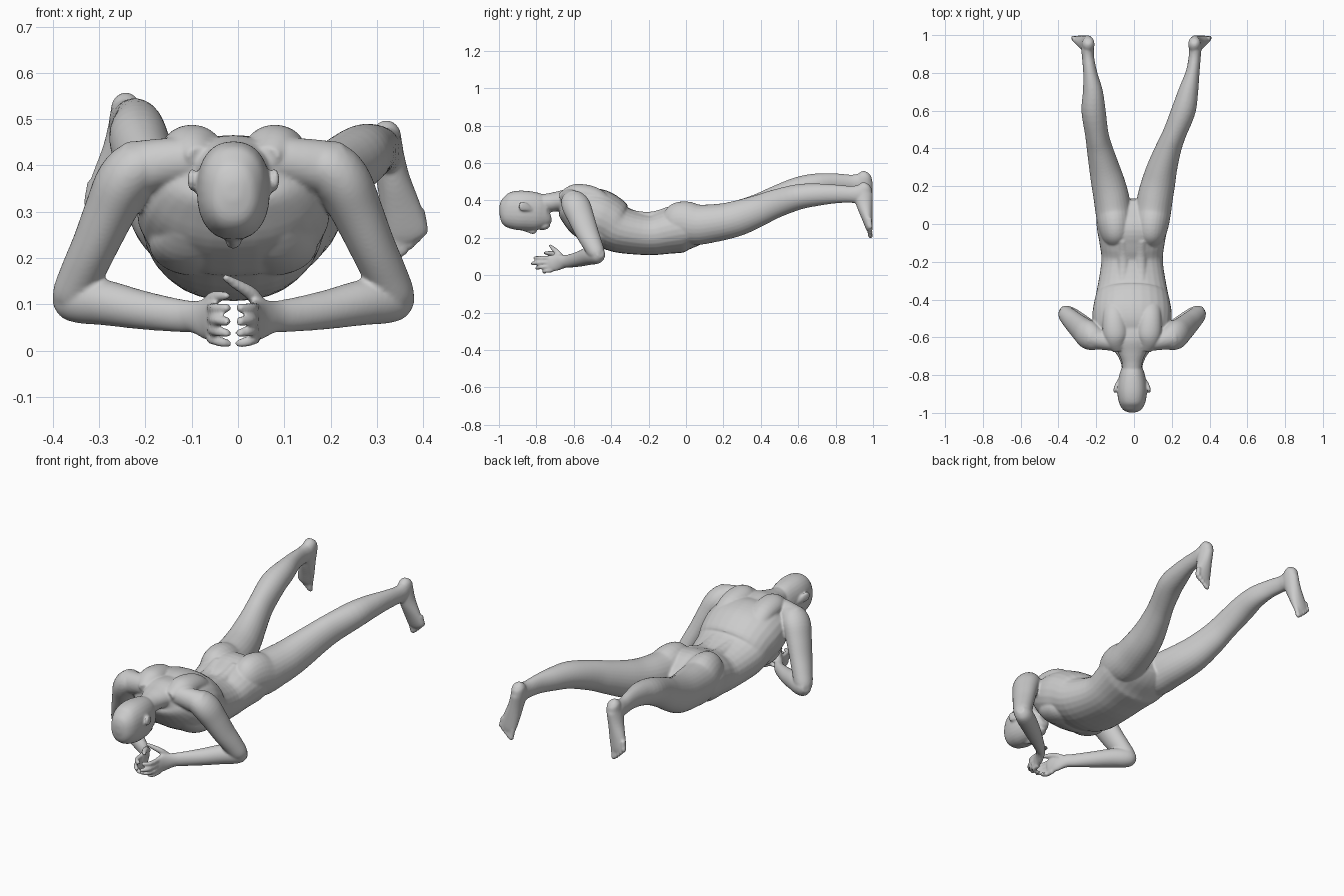
import bpy, bmesh, math
from mathutils import Vector

bm = bmesh.new()
CX = -0.01          # the upper body sits a little to the left of x = 0
Z, Y = (0, 0, 1), (0, 1, 0)


def smooth_rows(rows, n=4):
    """Catmull-Rom interpolation of (x, y, z, width, depth) rows."""
    out = []
    for i in range(len(rows) - 1):
        p0, p1 = rows[max(i - 1, 0)], rows[i]
        p2, p3 = rows[i + 1], rows[min(i + 2, len(rows) - 1)]
        for k in range(n):
            t = k / n
            out.append([0.5 * (2 * b + (c - a) * t + (2 * a - 5 * b + 4 * c - d) * t * t
                               + (3 * b - a - 3 * c + d) * t ** 3)
                        for a, b, c, d in zip(p0, p1, p2, p3)])
    return out + [list(rows[-1])]


def tube(rows, up=Z, power=2.0, seg=28):
    """Loft closed elliptical sections along a path."""
    rows = smooth_rows(rows)
    pts = [Vector(r[:3]) for r in rows]
    rings = []
    for i, r in enumerate(rows):
        t = (pts[min(i + 1, len(pts) - 1)] - pts[max(i - 1, 0)]).normalized()
        side = t.cross(Vector(up)).normalized()
        top = side.cross(t)
        ring = []
        for k in range(seg):
            a = 2 * math.pi * k / seg
            c, s = math.cos(a), math.sin(a)
            c = math.copysign(abs(c) ** (2 / power), c)
            s = math.copysign(abs(s) ** (2 / power), s)
            ring.append(bm.verts.new(pts[i] + side * c * max(r[3], .003) + top * s * max(r[4], .003)))
        rings.append(ring)
    for a, b in zip(rings, rings[1:]):
        for k in range(seg):
            bm.faces.new((a[k], a[(k + 1) % seg], b[(k + 1) % seg], b[k]))
    bm.faces.new(rings[0][::-1])
    bm.faces.new(rings[-1])


def pair(rows, up=Z):
    """Upper body part on both sides."""
    for s in (1, -1):
        tube([(CX + s * r[0], *r[1:]) for r in rows], up)


def leg_pair(rows, up=Z):
    """Leg part on both sides; the left leg is raised and closer to the middle."""
    tube(rows, up)
    left = []
    for x, y, z, a, b in rows:
        t = min(max((y - .3) / .5, 0), 1)
        t = t * t * (3 - 2 * t)
        left.append((-x + .078 * t - .008 * (1 - t), y, z + .06 * t, a, b))
    tube(left, up)


# torso
tube([(CX, y, z, a, b) for y, z, a, b in (
    (-.68, .395, .06, .04), (-.655, .39, .11, .06), (-.62, .37, .165, .092),
    (-.56, .343, .2, .132), (-.48, .313, .21, .15), (-.42, .285, .202, .144),
    (-.35, .243, .187, .125), (-.2, .218, .163, .111), (-.1, .235, .173, .122),
    (-.02, .25, .187, .128), (.05, .25, .185, .098), (.1, .255, .14, .07), (.13, .26, .08, .04))],
    power=2.15)

# shoulder blades and back muscles
pair([(.07, -.67, .42, .03, .02), (.085, -.62, .43, .055, .046), (.09, -.57, .435, .065, .053),
      (.095, -.49, .42, .06, .05), (.1, -.42, .375, .05, .04), (.1, -.37, .33, .03, .03)])
pair([(.05, -.48, .43, .035, .03), (.05, -.35, .333, .035, .035),
      (.045, -.2, .302, .035, .036), (.05, -.08, .335, .03, .035)])
# collar and chest
pair([(.03, -.645, .41, .03, .04), (.12, -.625, .41, .045, .05), (.22, -.6, .39, .06, .062)])
pair([(.09, -.6, .27, .05, .03), (.09, -.54, .245, .085, .058),
      (.09, -.47, .225, .09, .062), (.085, -.41, .215, .06, .05)])

# neck and head
tube([(CX, -.8, .385, .045, .045), (CX, -.73, .388, .055, .05), (CX, -.68, .395, .075, .054),
      (CX, -.62, .395, .11, .07), (CX, -.56, .39, .1, .07)])
tube([(CX, y, z, a, b) for y, z, a, b in (
    (-.998, .345, .015, .02), (-.986, .345, .045, .06), (-.955, .344, .066, .09),
    (-.91, .346, .077, .104), (-.86, .345, .078, .106), (-.8, .34, .068, .101),
    (-.765, .335, .056, .088), (-.742, .332, .045, .068), (-.728, .335, .025, .04))], power=2.3)
# nose, chin and ears
tube([(CX, -.87, .245, .009, .008), (CX, -.835, .238, .013, .014),
      (CX, -.815, .236, .017, .016), (CX, -.805, .245, .01, .01)])
tube([(CX, -.785, .262, .025, .02), (CX, -.755, .265, .032, .022), (CX, -.735, .278, .02, .018)])
pair([(.07, -.825, .35, .006, .01), (.082, -.85, .362, .008, .02),
      (.09, -.878, .37, .009, .024), (.092, -.893, .372, .005, .012)])

# arms
pair([(.15, -.61, .405, .035, .045), (.2, -.602, .395, .06, .068), (.235, -.585, .365, .062, .076),
      (.265, -.56, .305, .056, .07), (.298, -.53, .23, .05, .062), (.328, -.5, .165, .047, .053),
      (.35, -.478, .115, .042, .044), (.357, -.472, .085, .025, .025)], Y)
pair([(.382, -.455, .115, .02, .02), (.362, -.466, .112, .038, .042), (.33, -.484, .108, .046, .049),
      (.28, -.515, .104, .046, .049), (.2, -.565, .088, .039, .042), (.12, -.62, .076, .027, .036),
      (.085, -.65, .073, .024, .035), (.058, -.69, .068, .02, .044),
      (.045, -.73, .062, .015, .043), (.042, -.745, .06, .01, .036)])

# fingers: base height, tip height, tip y
for zb, zt, yt in ((.092, .092, -.815), (.07, .063, -.828), (.048, .038, -.805), (.028, .016, -.765)):
    ym = (-.725 + yt) / 2 - .01
    pair([(.048, -.715, zb, .012, .013), (.04, ym, (zb + zt) / 2, .011, .011),
          (.014, yt + .008, zt, .01, .01), (.009, yt + .003, zt, .006, .006)])
# thumbs
tube([(.05, -.66, .09, .015, .015), (.03, -.69, .122, .015, .015),
      (-.01, -.715, .147, .011, .011), (-.03, -.73, .16, .007, .007)])
tube([(-.07, -.66, .09, .015, .015), (-.055, -.7, .112, .015, .015),
      (-.035, -.74, .118, .011, .011), (-.02, -.76, .118, .007, .007)])

# legs
leg_pair([(.085, -.11, .275, .05, .06), (.088, -.07, .28, .075, .098), (.092, -.01, .283, .09, .112),
          (.1, .06, .27, .095, .108), (.112, .14, .277, .094, .102), (.13, .22, .29, .089, .097),
          (.15, .3, .312, .08, .093), (.183, .4, .35, .068, .083), (.215, .48, .382, .062, .076),
          (.262, .6, .418, .064, .068), (.287, .7, .43, .053, .06), (.31, .8, .434, .037, .05),
          (.321, .88, .432, .032, .045), (.324, .93, .432, .033, .05), (.325, .965, .435, .025, .04)])
# feet
leg_pair([(.319, .968, .49, .014, .016), (.32, .96, .474, .03, .036), (.322, .948, .435, .034, .051),
          (.334, .955, .375, .036, .043), (.351, .968, .31, .043, .03),
          (.365, .978, .26, .045, .02), (.37, .982, .24, .038, .014)], Y)
# toes
for i in range(5):
    x, z, r = .342 + .0145 * i, .198 + .009 * i + .001 * i * i, (.014 if i == 0 else .0095)
    leg_pair([(x - .006, .98, z + .055, r, .013), (x, .984, z + .02, r, .012),
              (x + .002, .987, z + .006, r, .011), (x + .003, .988, z, r * .6, .006)], Y)

# fuse everything into one smooth skin
bmesh.ops.recalc_face_normals(bm, faces=bm.faces[:])
mesh = bpy.data.meshes.new("body")
bm.to_mesh(mesh)
bm.free()
body = bpy.data.objects.new("body", mesh)
bpy.context.collection.objects.link(body)
fuse = body.modifiers.new("fuse", 'REMESH')
fuse.mode = 'VOXEL'
fuse.voxel_size = 0.0055
fuse.use_smooth_shade = True
relax = body.modifiers.new("relax", 'SMOOTH')
relax.factor = 0.5
relax.iterations = 5
